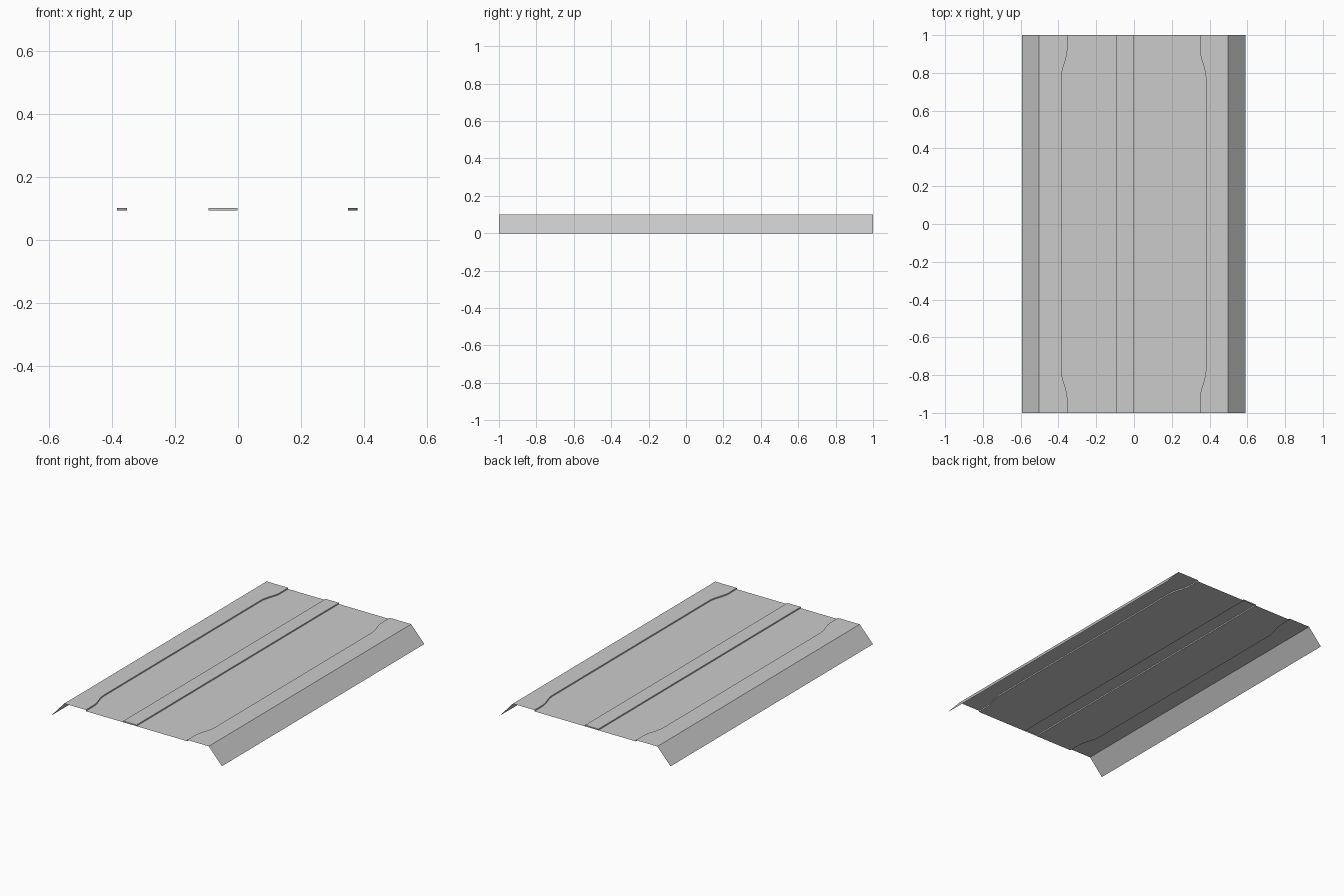
import bpy

if "Cube" in bpy.data.objects:
    bpy.data.objects.remove(bpy.data.objects["Cube"])

Z_TOP, Z_ROAD = 0.10, 0.092
SHIFT = -0.002

# Stations along the road, denser where the kerb bends near each end
BEND0, BEND1, SEGS = 0.78, 0.92, 6
half = [BEND0 + (BEND1 - BEND0) * i / SEGS for i in range(SEGS + 1)] + [1.0]
STATIONS = [-y for y in reversed(half)] + half


def kerb_x(y):
    """Kerb offset: wide road in the middle, easing inwards at the ends."""
    t = min(max((abs(y) - BEND0) / (BEND1 - BEND0), 0), 1)
    return 0.382 - 0.031 * t * t * (3 - 2 * t)


def make_mesh(name, verts, faces):
    mesh = bpy.data.meshes.new(name)
    mesh.from_pydata(verts, [], faces)
    mesh.update()
    obj = bpy.data.objects.new(name, mesh)
    bpy.context.collection.objects.link(obj)
    return obj


def sheet(name, lines, stations, caps=False):
    """Loft a sheet through lines (x function, z) ordered from -x to +x."""
    n = len(lines)
    verts = [(x(y) + SHIFT, y, z) for y in stations for x, z in lines]
    faces = []
    for s in range(len(stations) - 1):
        for i in range(n - 1):
            a = s * n + i
            faces.append((a, a + 1, a + n + 1, a + n))
    if caps:
        last = (len(stations) - 1) * n
        faces.append(tuple(reversed(range(n))))
        faces.append(tuple(range(last, last + n)))
    return make_mesh(name, verts, faces)


def at(x):
    return lambda y: x


def left_kerb(y):
    return -kerb_x(y)


ENDS = [-1.0, 1.0]
MED_L, MED_R = -0.092, 0.0

# Sloping banks
sheet("left_bank", [(at(-0.591), 0), (at(-0.5), Z_TOP)], ENDS)
sheet("right_bank", [(at(0.5), Z_TOP), (at(0.591), 0)], ENDS)

# Pavements with their kerb faces
sheet("left_pavement", [(at(-0.5), Z_TOP), (left_kerb, Z_TOP), (left_kerb, Z_ROAD)], STATIONS)
sheet("right_pavement", [(kerb_x, Z_ROAD), (kerb_x, Z_TOP), (at(0.5), Z_TOP)], STATIONS)

# Carriageways either side of the median
sheet("left_lane", [(left_kerb, Z_ROAD), (at(MED_L), Z_ROAD)], STATIONS)
sheet("right_lane", [(at(MED_R), Z_ROAD), (kerb_x, Z_ROAD)], STATIONS)

# Raised median strip, closed at both ends and open underneath
sheet("median", [(at(MED_L), Z_ROAD), (at(MED_L), Z_TOP),
                 (at(MED_R), Z_TOP), (at(MED_R), Z_ROAD)], ENDS, caps=True)
